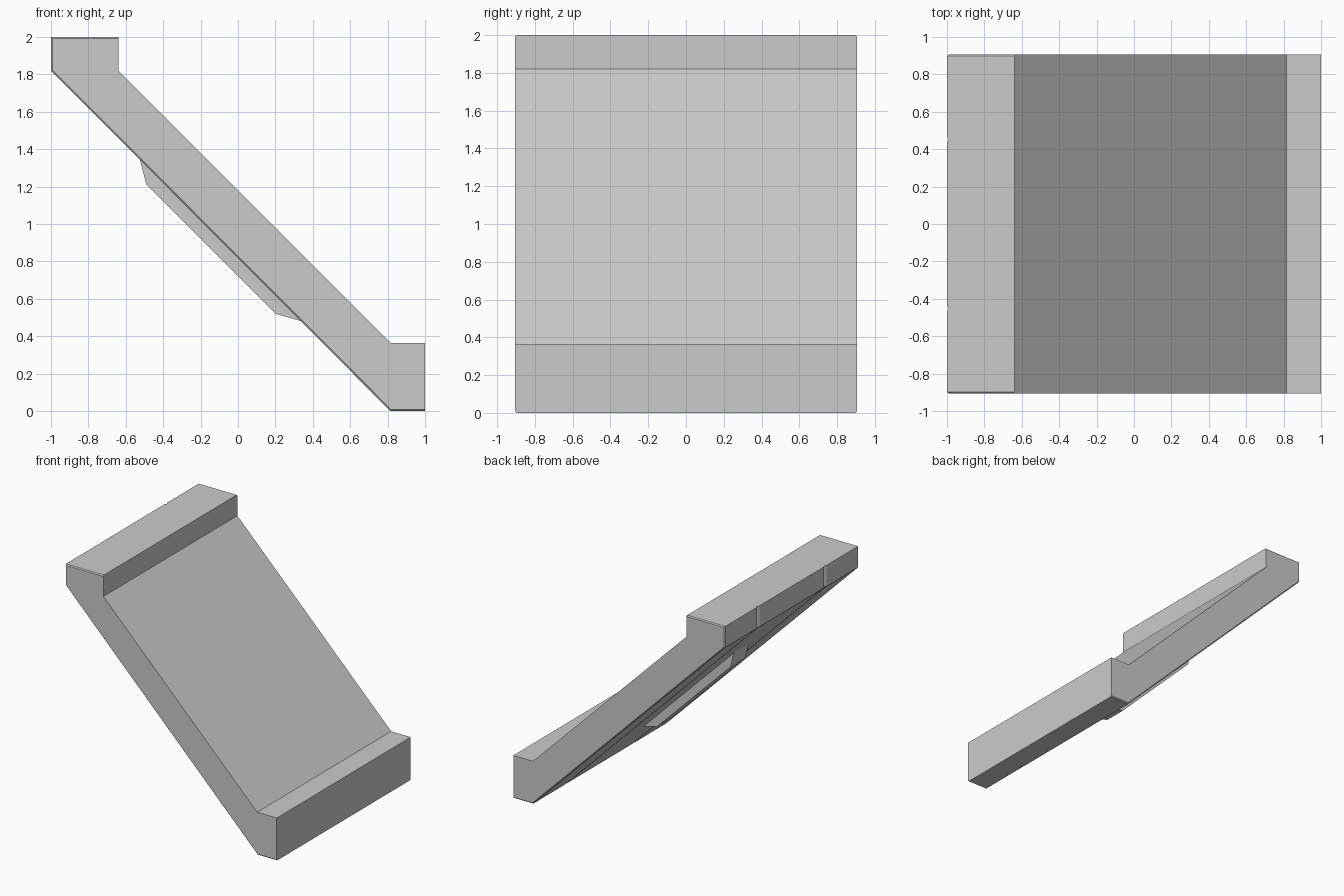
import bpy, bmesh

if "Cube" in bpy.data.objects:
    bpy.data.objects.remove(bpy.data.objects["Cube"])


def loft(name, sections):
    """Skin a list of (y, [(x, z), ...]) sections into a closed solid."""
    bm = bmesh.new()
    rings = [[bm.verts.new((x, y, z)) for x, z in pts] for y, pts in sections]
    for a, b in zip(rings, rings[1:]):
        for i in range(len(a)):
            j = (i + 1) % len(a)
            bm.faces.new((a[i], a[j], b[j], b[i]))
    bm.faces.new(rings[0])
    bm.faces.new(rings[-1])
    bmesh.ops.recalc_face_normals(bm, faces=bm.faces)
    mesh = bpy.data.meshes.new(name)
    bm.to_mesh(mesh)
    bm.free()
    obj = bpy.data.objects.new(name, mesh)
    bpy.context.collection.objects.link(obj)
    return obj


# Side profiles: full, chamfered at the outer ends, and grooved at the back/underside
upper = [(-0.64, 1.82), (0.815, 0.365), (1.0, 0.365)]
full = [(-1.0, 2.0), (-0.64, 2.0)] + upper + [(1.0, 0.0), (0.815, 0.0), (-1.0, 1.82)]
end = [(-0.992, 1.992), (-0.64, 1.992)] + upper + [(1.0, 0.008), (0.818, 0.008), (-0.992, 1.823)]
groove = [(-0.99, 2.0), (-0.64, 2.0)] + upper + [(1.0, 0.0), (0.829, 0.0), (-0.99, 1.824)]

# Sloped slab with thin end chamfers and two shallow panel seams
half = [(0.905, end), (0.897, full), (0.467, full), (0.4525, groove), (0.438, full)]
sections = [(-y, p) for y, p in half] + half[::-1]
loft("sloped_slab", sections)

# Central stiffening rib under the slope
rib = [(-0.525, 1.345), (-0.49, 1.21), (0.2, 0.52), (0.34, 0.48), (0.36, 0.52), (-0.48, 1.36)]
loft("underside_rib", [(-0.1, rib), (0.1, rib)])
